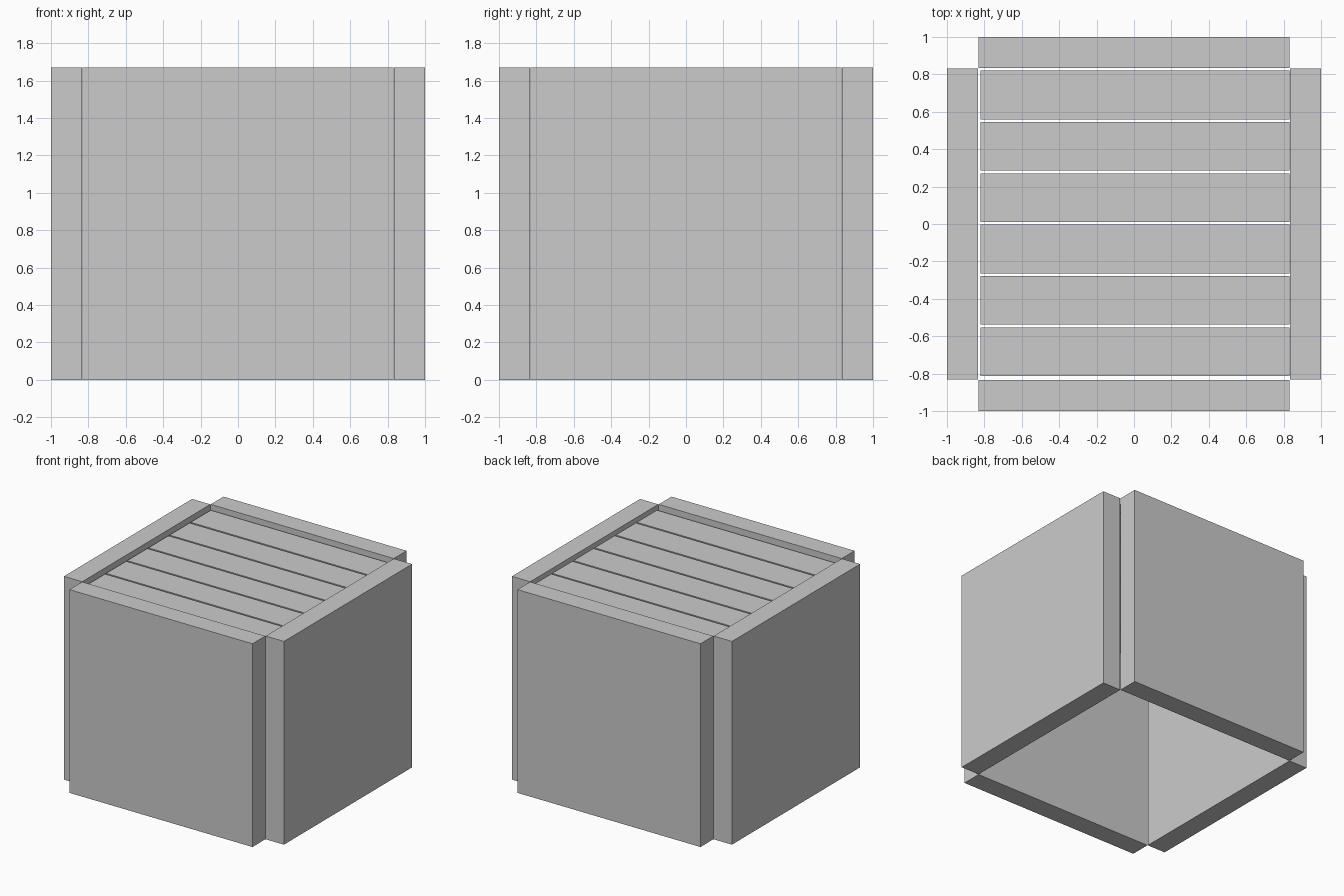
import bpy

if "Cube" in bpy.data.objects:
    bpy.data.objects.remove(bpy.data.objects["Cube"])

H = 1.67      # wall height
T = 0.166     # wall thickness
L = 1.664     # wall length


def box(name, center, size):
    bpy.ops.mesh.primitive_cube_add(size=1, location=center)
    ob = bpy.context.object
    ob.name = name
    ob.scale = size
    bpy.ops.object.transform_apply(location=False, rotation=False, scale=True)
    return ob


# Four upright walls touching only at their inner corners
off = 1 - T / 2
for name, sign in (("front_wall", -1), ("back_wall", 1)):
    box(name, (0, sign * off, H / 2), (L, T, H))
for name, sign in (("left_wall", -1), ("right_wall", 1)):
    box(name, (sign * off, 0, H / 2), (T, L, H))

# Six lid planks, slightly recessed below the rim, open underneath
TOP, THICK = 1.63, 0.07
X0, X1 = -0.822, 0.832
for i in range(6):
    y = 0.69 - 0.2745 * i
    box(f"lid_plank_{i + 1}", ((X0 + X1) / 2, y, TOP - THICK / 2),
        (X1 - X0, 0.26, THICK))
